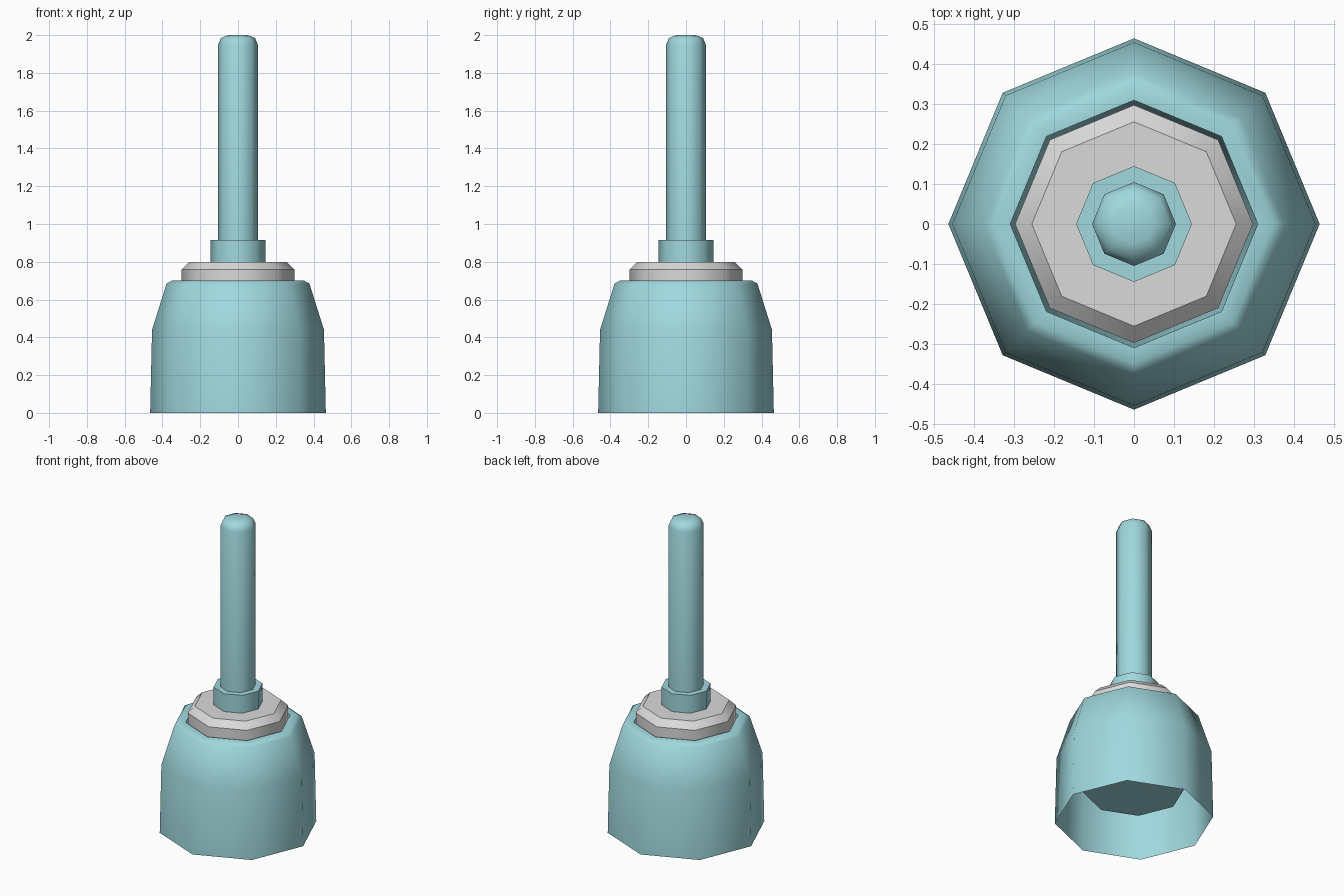
import bpy, bmesh, math

if "Cube" in bpy.data.objects:
    bpy.data.objects.remove(bpy.data.objects["Cube"])

SIDES = 8

def material(name, rgb):
    m = bpy.data.materials.new(name)
    m.diffuse_color = (*rgb, 1)
    m.use_nodes = True
    m.node_tree.nodes["Principled BSDF"].inputs["Base Color"].default_value = m.diffuse_color
    return m

teal = material("pale teal", (0.35, 0.69, 0.73))
gray = material("light gray", (0.70, 0.70, 0.70))

def lathe(name, profile, mat, sharp=(), cap_start=False, cap_end=True):
    """Revolve (radius, z) points into an eight-sided part; sharp lists creased rings."""
    bm = bmesh.new()
    rings = [[bm.verts.new((r * math.cos(2 * math.pi * i / SIDES),
                            r * math.sin(2 * math.pi * i / SIDES), z))
              for i in range(SIDES)] for r, z in profile]
    for a, b in zip(rings, rings[1:]):
        for i in range(SIDES):
            j = (i + 1) % SIDES
            bm.faces.new((a[i], a[j], b[j], b[i]))
    if cap_start:
        bm.faces.new(rings[0][::-1])
    if cap_end:
        bm.faces.new(rings[-1])
    for f in bm.faces:
        f.smooth = True
    for k in sharp:
        for i in range(SIDES):
            e = bm.edges.get((rings[k][i], rings[k][(i + 1) % SIDES]))
            e.smooth = False
    me = bpy.data.meshes.new(name)
    bm.to_mesh(me)
    bm.free()
    me.materials.append(mat)
    ob = bpy.data.objects.new(name, me)
    bpy.context.collection.objects.link(ob)
    return ob

# Hollow skirt: outer wall, rounded shoulder, rim and an inner cup
lathe("skirt", [(0.465, 0), (0.455, 0.44), (0.378, 0.685), (0.35, 0.70),
                (0.31, 0.70), (0.298, 0.20)], teal, sharp=(4, 5))

# Gray plug with a bevelled top, seated in the cup
lathe("plug", [(0.298, 0.205), (0.298, 0.76), (0.256, 0.80)], gray,
      sharp=(0, 1, 2), cap_start=True)

# Collar at the foot of the rod
lathe("collar", [(0.145, 0.79), (0.145, 0.915)], teal, sharp=(0, 1), cap_start=True)

# Long rod with a rounded tip
lathe("rod", [(0.105, 0.90), (0.105, 1.95), (0.09, 1.985), (0.05, 2.0)], teal,
      sharp=(0,), cap_start=True)
